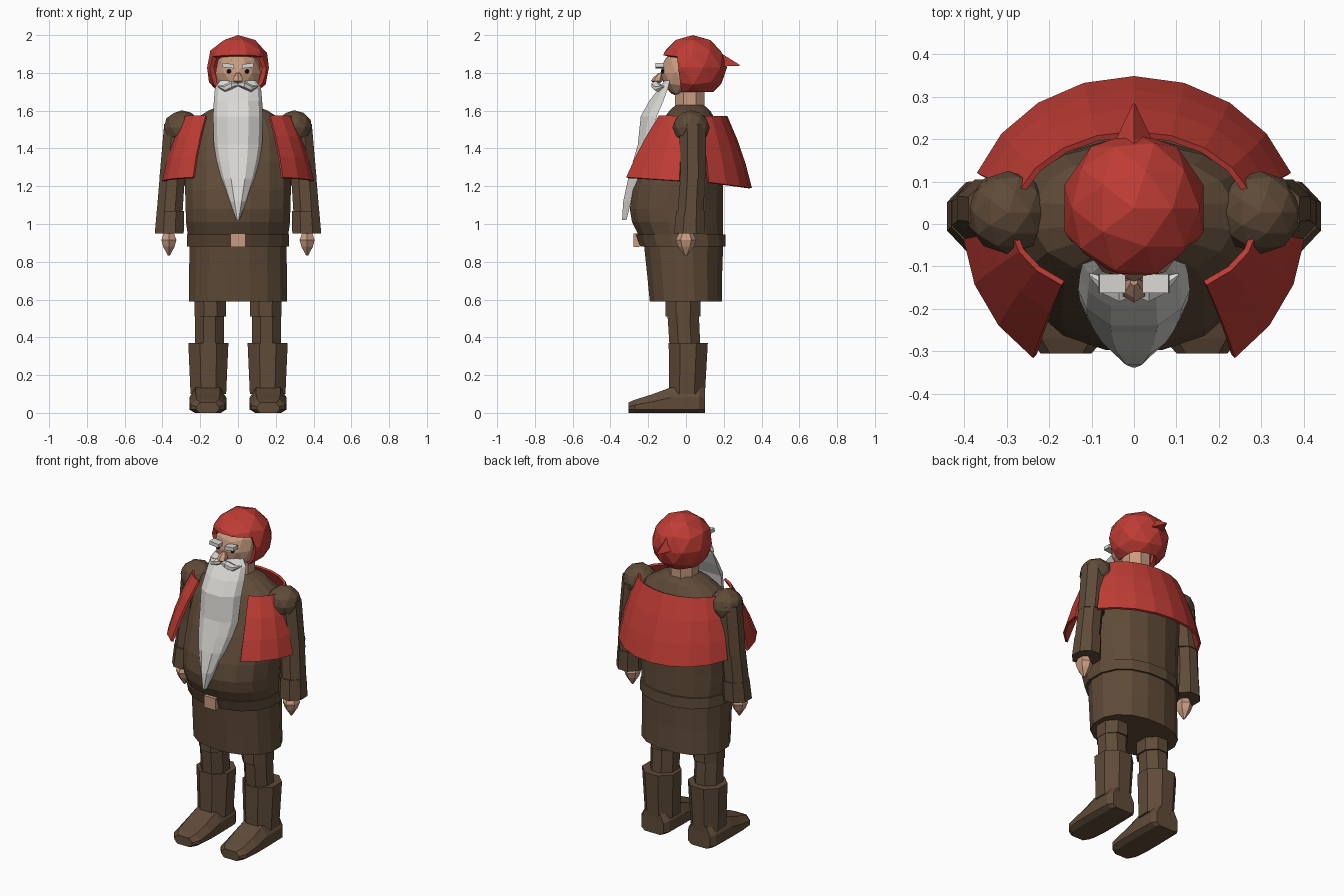
import bpy, bmesh, math
from mathutils import Matrix, Vector

if "Cube" in bpy.data.objects:
    bpy.data.objects.remove(bpy.data.objects["Cube"])


def material(name, rgb):
    m = bpy.data.materials.new(name)
    m.diffuse_color = (*rgb, 1)
    m.use_nodes = True
    m.node_tree.nodes["Principled BSDF"].inputs["Base Color"].default_value = m.diffuse_color
    return m


BROWN = material("brown_cloth", (0.115, 0.07, 0.04))
RED = material("red_cloth", (0.52, 0.045, 0.035))
GREY = material("pale_hair", (0.70, 0.69, 0.66))
SKIN = material("skin", (0.58, 0.33, 0.22))
DARK = material("dark_eye", (0.02, 0.012, 0.01))


def finish(name, bm, mat):
    bmesh.ops.recalc_face_normals(bm, faces=bm.faces)
    me = bpy.data.meshes.new(name)
    bm.to_mesh(me)
    bm.free()
    me.materials.append(mat)
    ob = bpy.data.objects.new(name, me)
    bpy.context.collection.objects.link(ob)
    return ob


def loft(name, rings, mat, closed=True):
    """Skin a list of equal-length point rings; closed lofts get end caps."""
    bm = bmesh.new()
    vs = [[bm.verts.new(p) for p in r] for r in rings]
    n = len(vs[0])
    for a, b in zip(vs, vs[1:]):
        for i in range(n if closed else n - 1):
            j = (i + 1) % n
            bm.faces.new((a[i], a[j], b[j], b[i]))
    if closed:
        bm.faces.new(vs[0])
        bm.faces.new(vs[-1])
    return finish(name, bm, mat)


def ring(cx, cy, z, rx, ry, n=8, power=1.0):
    pts = []
    for i in range(n):
        a = 2 * math.pi * (i + 0.5) / n
        c, s = math.cos(a), math.sin(a)
        pts.append((cx + rx * math.copysign(abs(c) ** power, c),
                    cy + ry * math.copysign(abs(s) ** power, s), z))
    return pts


def ball(name, loc, scale, mat, sub=2, rot=0.0):
    bm = bmesh.new()
    bmesh.ops.create_icosphere(bm, subdivisions=sub, radius=1)
    mtx = Matrix.Translation(loc) @ Matrix.Rotation(rot, 4, 'Y') @ Matrix.Diagonal((*scale, 1))
    bmesh.ops.transform(bm, matrix=mtx, verts=bm.verts)
    return finish(name, bm, mat)


def box(name, loc, size, mat, rot=0.0):
    bm = bmesh.new()
    bmesh.ops.create_cube(bm, size=1)
    mtx = Matrix.Translation(loc) @ Matrix.Rotation(rot, 4, 'Y') @ Matrix.Diagonal((*size, 1))
    bmesh.ops.transform(bm, matrix=mtx, verts=bm.verts)
    return finish(name, bm, mat)


def thicken(ob, t, offset):
    mod = ob.modifiers.new("thickness", 'SOLIDIFY')
    mod.thickness, mod.offset = t, offset


# Coat: height, half width, front y, back y
coat = [(0.59, .265, -.195, .195), (0.74, .263, -.21, .195), (0.88, .262, -.225, .20),
        (0.94, .27, -.255, .20), (1.01, .28, -.29, .20), (1.08, .282, -.302, .20),
        (1.18, .285, -.285, .20), (1.33, .285, -.23, .20), (1.47, .28, -.165, .19),
        (1.55, .24, -.125, .16), (1.60, .16, -.09, .13), (1.635, .07, -.05, .09)]
loft("coat", [ring(0, (f + b) / 2, z, w, (b - f) / 2, 16, 0.9) for z, w, f, b in coat], BROWN)
belt = [(.88, -.245), (.945, -.27)]
loft("belt", [ring(0, (f + .212) / 2, z, .276, (.212 - f) / 2, 16, 0.9) for z, f in belt], BROWN)
box("belt_buckle", (0, -.262, .914), (.078, .03, .072), SKIN)

# Neck and head
loft("neck", [ring(0, .02, z, .085, .085) for z in (1.58, 1.75)], SKIN)
ball("head", (0, -.02, 1.80), (.125, .115, .13), SKIN)
loft("nose", [ring(0, y, z, r, r, 6) for y, z, r in
              ((-.152, 1.742, .012), (-.155, 1.757, .03), (-.148, 1.775, .026), (-.135, 1.80, .01))], SKIN)

# Hood: faceted ball with its face opening and underside cut away
bm = bmesh.new()
bmesh.ops.create_icosphere(bm, subdivisions=2, radius=1)
bmesh.ops.transform(bm, matrix=Matrix.Translation((0, .037, 1.828)) @ Matrix.Diagonal((.172, .18, .172, 1)),
                    verts=bm.verts)
side_co, side_no = Vector((0, -.035, 1.78)), Vector((0, 1, .12))
top_co, top_no = Vector((0, -.13, 1.895)), Vector((0, .1, 1))
low_co, low_no = Vector((0, 0, 1.70)), Vector((0, 0, 1))
for co, no in ((side_co, side_no), (top_co, top_no), (low_co, low_no)):
    bmesh.ops.bisect_plane(bm, geom=bm.verts[:] + bm.edges[:] + bm.faces[:], plane_co=co, plane_no=no)
gone = []
for f in bm.faces:
    c = f.calc_center_median()
    opening = (c - side_co).dot(side_no) < 0 and (c - top_co).dot(top_no) < 0
    if opening or c.z < 1.70:
        gone.append(f)
bmesh.ops.delete(bm, geom=gone, context='FACES')
thicken(finish("hood", bm, RED), .025, -1)

# Drooping hood tip
loft("hood_tip", [
    [(-.045, .16, 1.885), (.045, .16, 1.885), (0, .12, 1.955)],
    [(-.04, .205, 1.835), (.04, .205, 1.835), (0, .20, 1.895)],
    [(-.003, .283, 1.836), (.003, .283, 1.836), (0, .285, 1.842)]], RED)

# Beard: height, half width, front y, depth
beard = [(1.76, .095, -.115, .03), (1.72, .122, -.145, .05), (1.65, .128, -.20, .08),
         (1.57, .132, -.245, .09), (1.42, .128, -.26, .08), (1.33, .112, -.285, .07),
         (1.24, .088, -.31, .06), (1.12, .045, -.335, .045), (1.02, .008, -.34, .025)]
section = [(-1, 1), (-.85, .5), (-.42, .06), (.42, .06), (.85, .5), (1, 1)]
loft("beard", [[(u * w, y + v * d, z) for u, v in section] for z, w, y, d in beard], GREY)

# Cape: four sectors of a flared cone, leaving gaps for the arms
# (top half width, top depth, bottom half width, bottom depth, start, end angle)
def cape(name, tx, ty, bx, by, a0, a1, z_low, n):
    rows = []
    for k in range(4):
        t = k / 3
        bulge = .012 * math.sin(math.pi * t)
        row = []
        for i in range(n + 1):
            a = math.radians(a0 + (a1 - a0) * i / n)
            c, s = math.cos(a), math.sin(a)
            z = 1.57 + (z_low(abs(s)) - 1.57) * t
            row.append(((tx + (bx - tx) * t + bulge) * c, (ty + (by - ty) * t + bulge) * s, z))
        rows.append(row)
    thicken(loft(name, rows, RED, closed=False), .014, 0)


cape("cape_back", .285, .212, .388, .342, 20, 160, lambda s: 1.235 - .045 * s, 8)
cape("cape_front_right", .285, .172, .397, .385, -54, -5, lambda s: 1.225 + .025 * s, 3)
cape("cape_front_left", .285, .172, .397, .385, -126, -175, lambda s: 1.225 + .025 * s, 3)

for s, side in ((1, "left"), (-1, "right")):
    # Face details
    ball("eye_" + side, (s * .048, -.122, 1.808), (.013, .012, .013), DARK, 1)
    box("eyebrow_" + side, (s * .052, -.14, 1.838), (.062, .045, .022), GREY, -s * .12)
    loft("moustache_" + side, [[(s * x, y + r * math.sin(a) * 1.2, z + r * math.cos(a))
                                for a in (math.pi / 3 * i for i in range(6))]
                               for x, y, z, r in ((.002, -.158, 1.742, .012), (.035, -.16, 1.735, .022),
                                                  (.07, -.145, 1.718, .02), (.105, -.12, 1.728, .004))], GREY)

    # Arm: shoulder, sleeves, cuff and hand
    ball("shoulder_" + side, (s * .297, .027, 1.51), (.098, .098, .092), BROWN)
    loft("upper_arm_" + side, [ring(s * .315, .035, 1.53, .082, .075),
                               ring(s * .345, .037, 1.24, .077, .074)], BROWN)
    loft("forearm_" + side, [ring(s * .348, .035, 1.25, .072, .07),
                             ring(s * .362, .025, 1.06, .074, .075)], BROWN)
    loft("cuff_" + side, [ring(s * .358, .024, 1.07, .078, .082),
                          ring(s * .364, .018, .95, .083, .088)], BROWN)
    loft("hand_" + side, [ring(s * .366, 0, z, r, r * 1.2, 6) for z, r in
                          ((.96, .028), (.915, .046), (.88, .035), (.832, .006))], SKIN)

    # Leg and boot
    loft("thigh_" + side, [ring(s * .148, -.015, .66, .09, .1), ring(s * .146, -.015, .51, .09, .1)], BROWN)
    loft("shin_" + side, [ring(s * .15, -.015, .52, .083, .09), ring(s * .15, -.005, .34, .083, .088)], BROWN)
    loft("boot_shaft_" + side, [ring(s * .157, .012, .37, .115, .112),
                                ring(s * .157, .005, .10, .102, .103)], BROWN)
    # Foot sections from heel to toe: y, half width, height
    foot = [(.10, .075, .13), (.07, .095, .14), (-.08, .098, .135), (-.18, .098, .098),
            (-.27, .09, .07), (-.305, .06, .055)]
    loft("foot_" + side, [[(s * .16 + w, y, .018), (s * .16 + w, y, h * .6), (s * .16 + w * .65, y, h),
                           (s * .16 - w * .65, y, h), (s * .16 - w, y, h * .6), (s * .16 - w, y, .018),
                           (s * .16 - w * .7, y, 0), (s * .16 + w * .7, y, 0)] for y, w, h in foot], BROWN)
